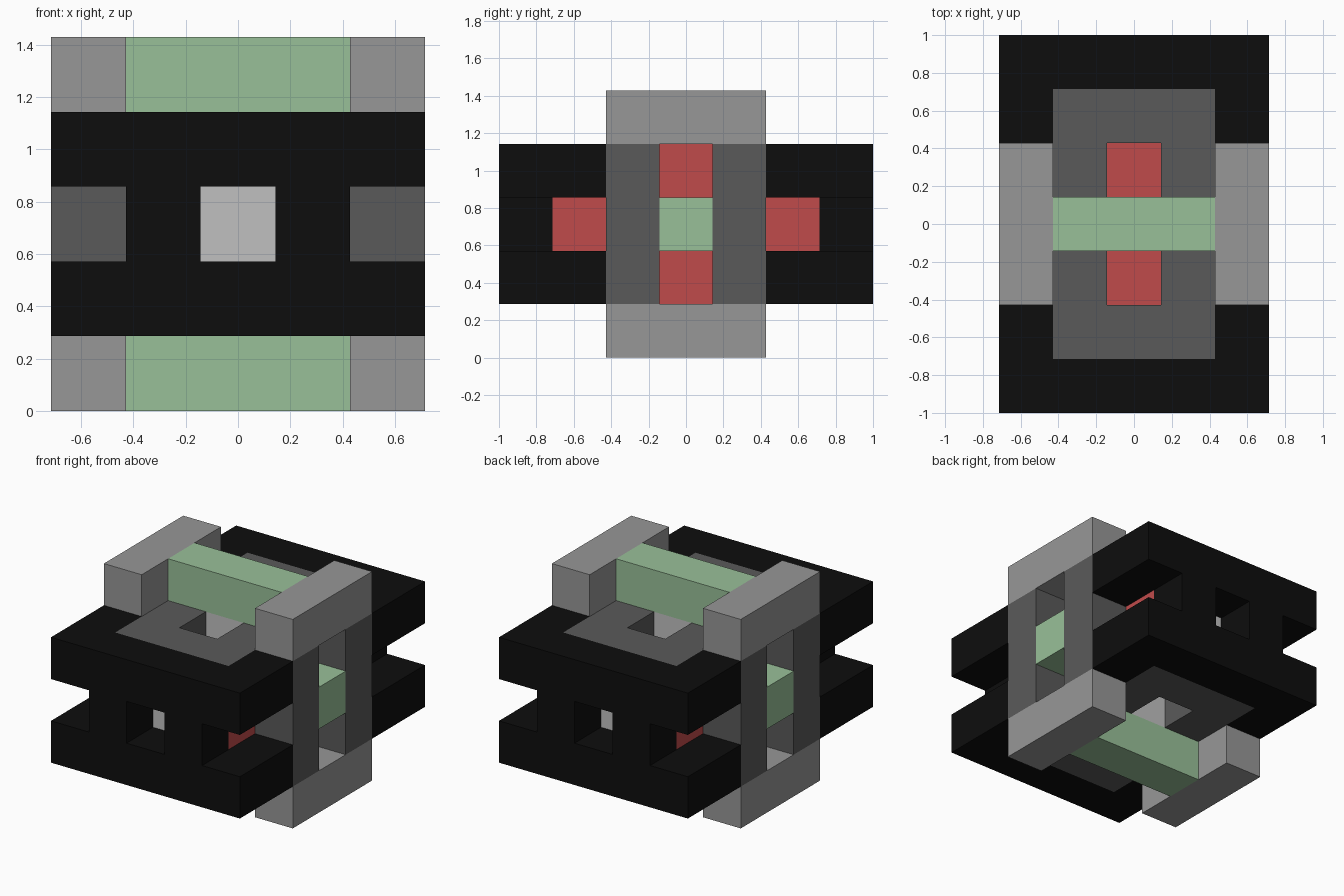
import bpy, bmesh

cube = bpy.data.objects.get("Cube")
if cube:
    bpy.data.objects.remove(cube, do_unlink=True)

U = 2 / 7          # size of one block; the model is 5 x 7 x 5 blocks
LIFT = 2.5 * U     # raises the centre so the model stands on z = 0


def material(name, rgb):
    """Flat colour given as sRGB bytes, stored as linear values."""
    lin = [(v / 255 / 12.92) if v < 11 else ((v / 255 + 0.055) / 1.055) ** 2.4 for v in rgb]
    m = bpy.data.materials.new(name)
    m.use_nodes = True
    m.diffuse_color = (*lin, 1)
    bsdf = next(n for n in m.node_tree.nodes if n.type == 'BSDF_PRINCIPLED')
    bsdf.inputs["Base Color"].default_value = (*lin, 1)
    return m


BLACK = material("black", (13, 13, 13))
DARK = material("dark_grey", (90, 90, 90))
GREY = material("mid_grey", (151, 151, 151))
PALE = material("pale_grey", (192, 192, 192))
GREEN = material("soft_green", (153, 192, 153))
RED = material("muted_red", (192, 75, 75))


def prism(name, outline, z0, z1, mat):
    """Extrude a flat outline (in blocks, from the model's centre) from z0 to z1."""
    bm = bmesh.new()
    face = bm.faces.new([bm.verts.new((x * U, y * U, z0 * U + LIFT)) for x, y in outline])
    top = bmesh.ops.extrude_face_region(bm, geom=[face])["geom"]
    verts = [g for g in top if isinstance(g, bmesh.types.BMVert)]
    bmesh.ops.translate(bm, verts=verts, vec=(0, 0, (z1 - z0) * U))
    bmesh.ops.recalc_face_normals(bm, faces=bm.faces)
    mesh = bpy.data.meshes.new(name)
    bm.to_mesh(mesh)
    bm.free()
    mesh.materials.append(mat)
    obj = bpy.data.objects.new(name, mesh)
    bpy.context.collection.objects.link(obj)
    return obj


def box(name, centre, size, mat):
    (x, y, z), (a, b, c) = centre, [s / 2 for s in size]
    outline = [(x - a, y - b), (x + a, y - b), (x + a, y + b), (x - a, y + b)]
    return prism(name, outline, z - c, z + c, mat)


def u_plate(name, half, y_out, y_notch, y_in, side, z, mat):
    """U-shaped plate one block thick, open towards the centre."""
    inner = half - 1
    pts = [(-half, y_out), (half, y_out), (half, y_in), (inner, y_in),
           (inner, y_notch), (-inner, y_notch), (-inner, y_in), (-half, y_in)]
    return prism(name, [(x, y * side) for x, y in pts], z - 0.5, z + 0.5, mat)


SIDES = (-1, 1)

# Front and back: black and dark plates above and below the middle layer
for y in SIDES:
    end = "back" if y > 0 else "front"
    for z in SIDES:
        level = "upper" if z > 0 else "lower"
        u_plate(f"{level}_{end}_black_plate", 2.5, 3.5, 2.5, 1.5, y, z, BLACK)
        u_plate(f"{level}_{end}_dark_plate", 1.5, 2.5, 1.5, 0.5, y, z, DARK)
    # Middle layer between the plates
    box(f"{end}_pale_block", (0, 2 * y, 0), (1, 1, 1), PALE)
    box(f"{end}_inner_red_block", (0, y, 0), (1, 1, 1), RED)
    for x in SIDES:
        side = "left" if x > 0 else "right"
        box(f"{end}_{side}_black_spacer", (x, 3 * y, 0), (1, 1, 1), BLACK)
        box(f"{end}_{side}_red_block", (x, 2 * y, 0), (1, 1, 1), RED)
        box(f"{end}_{side}_inner_block", (x, y, 0), (1, 1, 1), DARK)
        # Upright posts of the side frames
        box(f"{end}_{side}_post", (2 * x, y, 0), (1, 1, 3), DARK)

# Top and bottom: cross bar held by two end beams
for z in SIDES:
    level = "top" if z > 0 else "bottom"
    box(f"{level}_green_bar", (0, 0, 2 * z), (3, 1, 1), GREEN)
    box(f"{level}_pale_block", (0, 0, z), (1, 1, 1), PALE)
    for x in SIDES:
        side = "left" if x > 0 else "right"
        box(f"{level}_{side}_beam", (2 * x, 0, 2 * z), (1, 3, 1), GREY)
        box(f"{level}_{side}_red_block", (x, 0, z), (1, 1, 1), RED)

# Green bar through the centre
box("centre_green_bar", (0, 0, 0), (5, 1, 1), GREEN)
